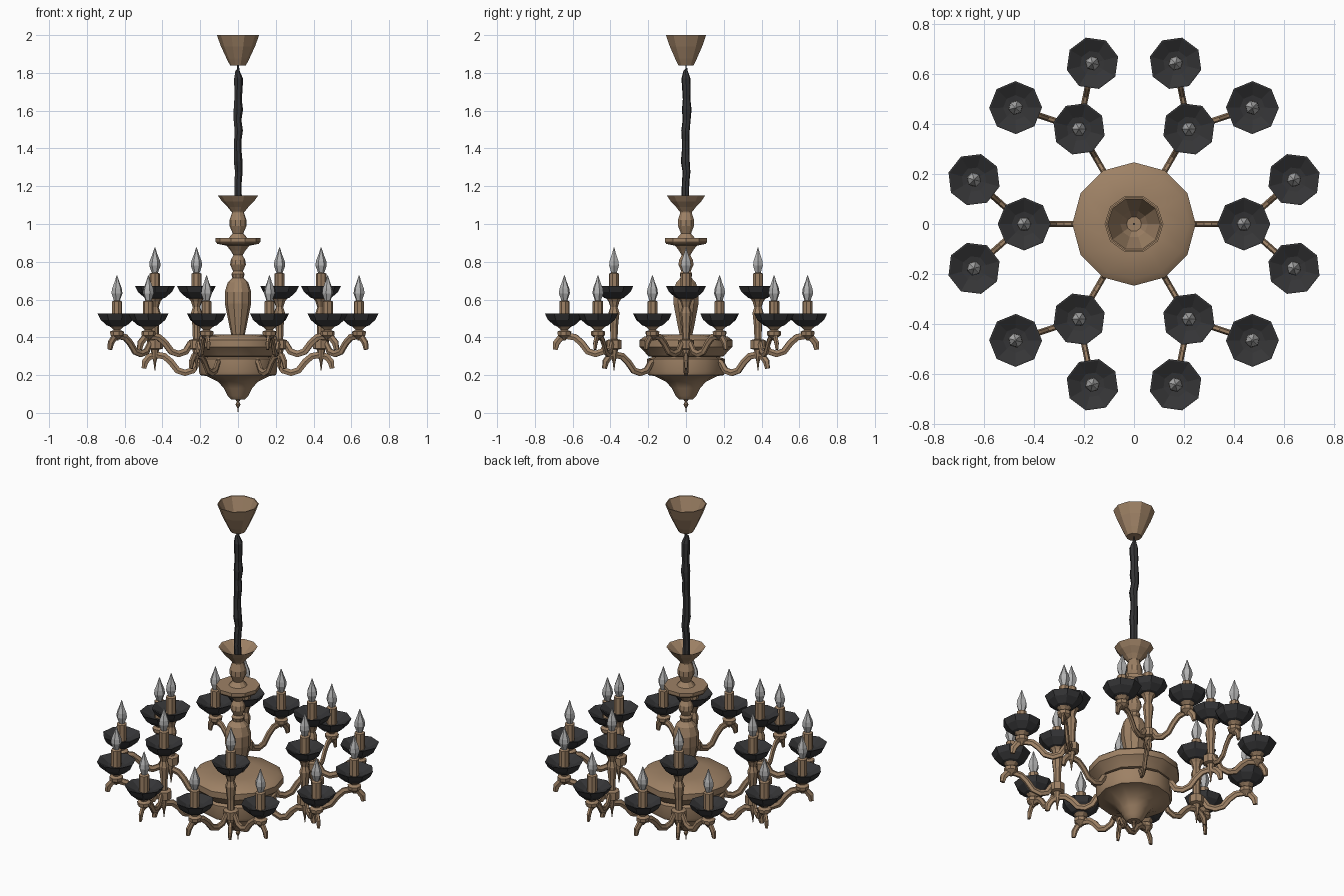
import bpy, bmesh, math, random
from mathutils import Vector

random.seed(4)
if "Cube" in bpy.data.objects:
    bpy.data.objects.remove(bpy.data.objects["Cube"], do_unlink=True)


def material(name, rgb):
    m = bpy.data.materials.new(name)
    m.use_nodes = True
    col = (*rgb, 1)
    m.diffuse_color = col
    m.node_tree.nodes["Principled BSDF"].inputs["Base Color"].default_value = col
    return m


BRONZE = material("bronze", (0.34, 0.22, 0.13))
BLACK = material("black_iron", (0.035, 0.035, 0.037))
GLASS = material("grey_glass", (0.45, 0.45, 0.45))


def finish(bm, name, mat):
    bmesh.ops.remove_doubles(bm, verts=bm.verts, dist=1e-5)
    bmesh.ops.recalc_face_normals(bm, faces=bm.faces)
    me = bpy.data.meshes.new(name)
    bm.to_mesh(me)
    bm.free()
    me.materials.append(mat)
    return me


def skin(bm, rings):
    # Bridge consecutive rings of points with quads and cap the two ends
    loops = [[bm.verts.new(p) for p in ring] for ring in rings]
    n = len(loops[0])
    for a, b in zip(loops, loops[1:]):
        for i in range(n):
            j = (i + 1) % n
            bm.faces.new((a[i], a[j], b[j], b[i]))
    bm.faces.new(loops[0][::-1])
    bm.faces.new(loops[-1])


def lathe(name, profile, mat, sides=8, wobble=0.0):
    rings = []
    for r, z in profile:
        ox, oy = random.uniform(-wobble, wobble), random.uniform(-wobble, wobble)
        rings.append([(ox + r * math.cos(math.tau * i / sides),
                       oy + r * math.sin(math.tau * i / sides), z) for i in range(sides)])
    bm = bmesh.new()
    skin(bm, rings)
    return finish(bm, name, mat)


def sweep(name, path, mat, width, height):
    # Flattened six-sided bar following a path in the local xz plane
    pts = [Vector((s, 0, z)) for s, z in path]
    rings = []
    for i, p in enumerate(pts):
        t = (pts[min(i + 1, len(pts) - 1)] - pts[max(i - 1, 0)]).normalized()
        up = Vector((-t.z, 0, t.x))
        taper = 0.7 if i == len(pts) - 1 else 1
        rings.append([p + taper * (up * height * math.sin(a) + Vector((0, width * math.cos(a), 0)))
                      for a in (k * math.tau / 6 for k in range(6))])
    bm = bmesh.new()
    skin(bm, rings)
    return finish(bm, name, mat)


def place(name, mesh, loc=(0, 0, 0), turn=0.0):
    ob = bpy.data.objects.new(name, mesh)
    ob.location = loc
    ob.rotation_euler = (0, 0, turn)
    bpy.context.collection.objects.link(ob)
    return ob


# Central body, baluster column and upper cup
place("bottom_finial", lathe("bottom_finial", [
    (.001, 0), (.003, .025), (.013, .045), (.006, .06), (.014, .07), (.01, .085)], BRONZE))
place("lower_bowl", lathe("lower_bowl", [
    (.035, .07), (.055, .09), (.075, .13), (.105, .165), (.165, .195), (.2, .2),
    (.207, .22), (.207, .285), (.18, .295), (.17, .3)], BRONZE, 12))
place("upper_bowl", lathe("upper_bowl", [
    (.17, .295), (.2, .3), (.225, .33), (.247, .35), (.247, .385), (.22, .405),
    (.12, .415), (.04, .415)], BRONZE, 12))
place("column", lathe("column", [
    (.035, .41), (.05, .48), (.07, .58), (.07, .64), (.055, .69), (.03, .715), (.035, .735),
    (.026, .75), (.042, .785), (.038, .81), (.024, .835), (.04, .86), (.06, .885), (.11, .895),
    (.118, .905), (.118, .925), (.05, .925), (.028, .95), (.045, .99), (.045, 1.02),
    (.032, 1.06), (.036, 1.075)], BRONZE, 10))
place("column_cup", lathe("column_cup", [
    (.035, 1.065), (.055, 1.09), (.085, 1.12), (.106, 1.15), (.098, 1.147), (.03, 1.09)],
    BRONZE, 10))

# Sleeved chain and open ceiling canopy
steps = 13
cord = [(.012, 1.08)] + [(random.uniform(.02, .026), 1.11 + .66 * i / (steps - 1))
                         for i in range(steps)] + [(.012, 1.81), (.004, 1.825)]
place("chain_sleeve", lathe("chain_sleeve", cord, BLACK, 7, .004))
place("chain_hook", lathe("chain_hook", [(.004, 1.8), (.004, 1.87)], BLACK, 6))
place("ceiling_canopy", lathe("ceiling_canopy", [
    (.042, 1.84), (.06, 1.875), (.09, 1.94), (.112, 2), (.106, 2), (.055, 1.885), (.03, 1.85)],
    BRONZE, 10))

# Shared lamp and arm meshes, local z measured from the lower saucer base
saucer = lathe("saucer", [(.04, 0), (.055, .005), (.09, .035), (.106, .067),
                          (.1, .067), (.05, .04), (.02, .035)], BLACK)
candle = lathe("candle", [(.028, .02), (.028, .132), (.016, .137)], BRONZE)
bulb = lathe("bulb", [(.014, .13), (.03, .175), (.027, .2), (.013, .235), (.002, .27)], GLASS, 6)
cup = lathe("lamp_cup", [(.006, -.075), (.018, -.06), (.036, -.047), (.038, -.027),
                         (.018, -.02), (.03, -.008), (.045, .005)], BRONZE)
stem = lathe("hub_stem", [(.002, .225), (.007, .265), (.016, .3), (.022, .335), (.042, .34),
                          (.042, .385), (.02, .39), (.021, .45), (.03, .53), (.02, .56),
                          (.03, .59), (.045, .61)], BRONZE)
arm = sweep("scroll_arm", [(0, 0), (.035, -.01), (.06, -.05), (.1, -.063), (.14, -.05),
                           (.175, -.005), (.21, .025), (.255, .033), (.29, .022),
                           (.312, -.005), (.318, -.04)], BRONZE, .012, .02)


def lamp(label, x, y, base, turn):
    for part, mesh in (("saucer", saucer), ("candle", candle), ("bulb", bulb)):
        place(f"{label}_{part}", mesh, (x, y, base), turn)


# Six arms, each with a tall inner lamp and two forked outer lamps
HUB, OUT, SPREAD = .44, .665, math.radians(15.5)
for k in range(6):
    a = k * math.tau / 6
    hx, hy = HUB * math.cos(a), HUB * math.sin(a)
    place(f"main_arm_{k}", arm, (.18 * math.cos(a), .18 * math.sin(a), .275), a)
    place(f"hub_stem_{k}", stem, (hx, hy, 0), a)
    lamp(f"inner_{k}", hx, hy, .605, a)
    for side, sign in (("a", -1), ("b", 1)):
        b = a + sign * SPREAD
        ox, oy = OUT * math.cos(b), OUT * math.sin(b)
        place(f"fork_arm_{k}{side}", arm, (hx, hy, .375), math.atan2(oy - hy, ox - hx))
        place(f"lamp_cup_{k}{side}", cup, (ox, oy, .458), b)
        lamp(f"outer_{k}{side}", ox, oy, .458, b)

# Soften the turned bowls only; everything else stays faceted
bpy.ops.object.select_all(action='DESELECT')
for n in ("lower_bowl", "upper_bowl"):
    ob = bpy.data.objects[n]
    ob.select_set(True)
    bpy.context.view_layer.objects.active = ob
bpy.ops.object.shade_smooth_by_angle(angle=math.radians(35))
